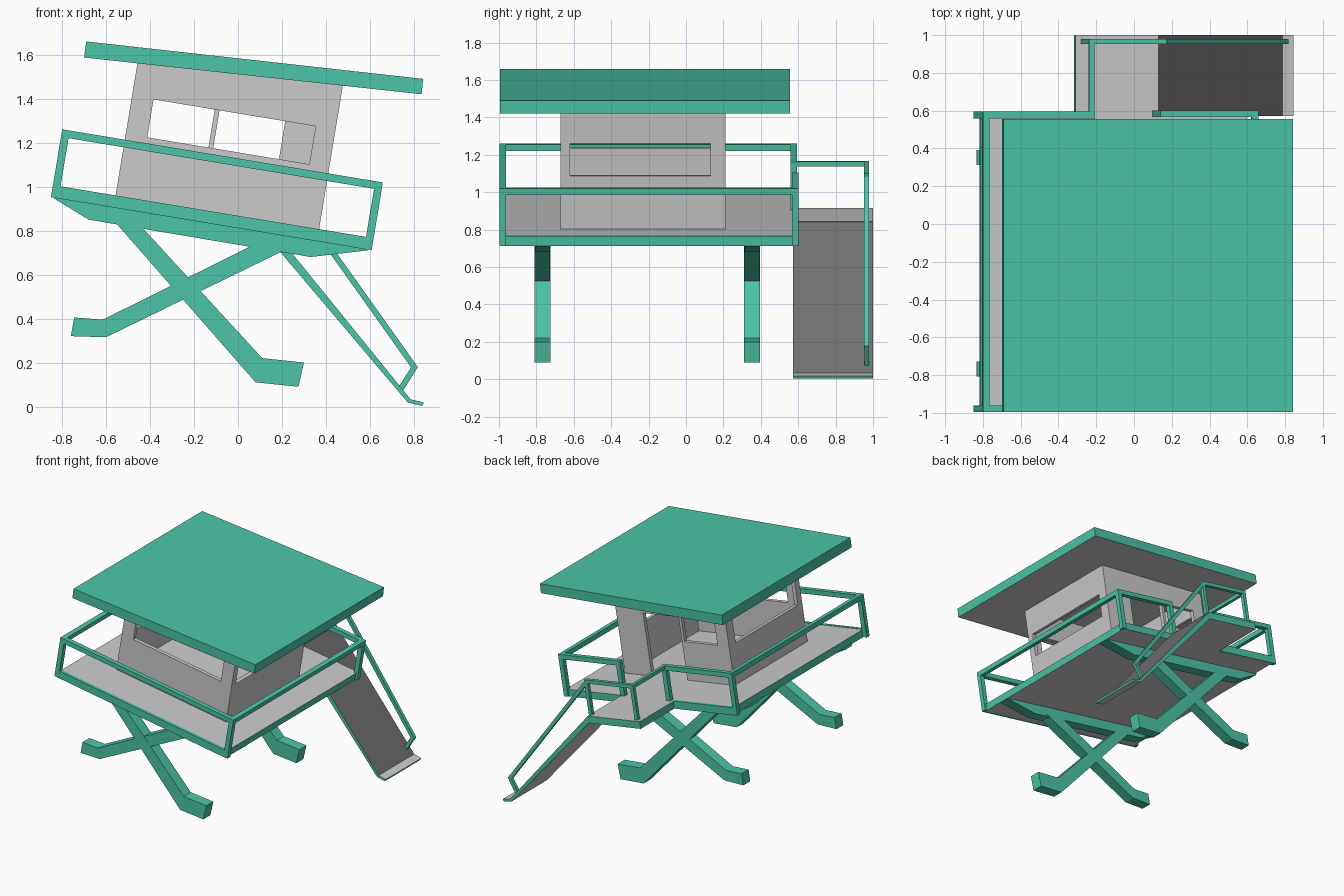
import bpy, bmesh, math
from mathutils import Matrix, Vector

if "Cube" in bpy.data.objects:
    bpy.data.objects.remove(bpy.data.objects["Cube"])

TILT = Matrix.Rotation(math.radians(9.4), 4, 'Y')   # the hut leans to the right
LEVEL = Matrix.Identity(4)


def material(name, rgb):
    m = bpy.data.materials.new(name)
    m.diffuse_color = (*rgb, 1)
    m.use_nodes = True
    m.node_tree.nodes["Principled BSDF"].inputs["Base Color"].default_value = m.diffuse_color
    return m


GREEN = material("sea_green", (0.072, 0.56, 0.39))
GRAY = material("light_gray", (0.60, 0.60, 0.60))
DARK = material("dark_gray", (0.17, 0.17, 0.17))


def add_prism(bm, pts, y0, y1):
    """Extrude an x-z outline along y."""
    a = [bm.verts.new((x, y0, z)) for x, z in pts]
    b = [bm.verts.new((x, y1, z)) for x, z in pts]
    bm.faces.new(a)
    bm.faces.new(b[::-1])
    for i in range(len(pts)):
        j = (i + 1) % len(pts)
        bm.faces.new((a[j], a[i], b[i], b[j]))


def add_box(bm, x0, x1, y0, y1, z0, z1):
    add_prism(bm, [(x0, z0), (x1, z0), (x1, z1), (x0, z1)], y0, y1)


def bar_outline(p, q, t):
    p, q = Vector(p), Vector(q)
    d = (q - p).normalized() * t / 2
    n = Vector((-d.y, d.x))
    return [p - n - d, q - n + d, q + n + d, p + n - d]


def finish(bm, name, mats, rule=None, frame=LEVEL):
    bmesh.ops.recalc_face_normals(bm, faces=bm.faces[:])
    bm.normal_update()
    if rule:
        for f in bm.faces:
            f.material_index = rule(f)
    bm.transform(frame)
    me = bpy.data.meshes.new(name)
    bm.to_mesh(me)
    bm.free()
    for m in mats:
        me.materials.append(m)
    ob = bpy.data.objects.new(name, me)
    bpy.context.collection.objects.link(ob)
    return ob


def flat_gray(f):
    return 1 if abs(f.normal.z) > 0.9 else 0


# Roof: green edges and top, gray underside
bm = bmesh.new()
add_prism(bm, [(-0.70, 1.587), (0.835, 1.42), (0.842, 1.49), (-0.69, 1.66)], -0.995, 0.555)
finish(bm, "roof", [GREEN, GRAY], lambda f: 1 if f.normal.z < -0.9 else 0)

# L-shaped deck with landing, in the tilted frame
bm = bmesh.new()
outline = [(-0.962, -0.975), (0.466, -0.975), (0.466, 0.59), (-0.01, 0.59),
           (-0.01, 1.0), (-0.455, 1.0), (-0.455, 0.59), (-0.962, 0.59)]
face = bm.faces.new([bm.verts.new((x, y, 0.80)) for x, y in outline])
ext = bmesh.ops.extrude_face_region(bm, geom=[face], use_keep_orig=True)
for v in ext["geom"]:
    if isinstance(v, bmesh.types.BMVert):
        v.co.z = 0.853
finish(bm, "deck", [GREEN, GRAY], flat_gray, TILT)

# Front and back rim boards
bm = bmesh.new()
add_box(bm, -0.995, 0.47, -0.995, -0.972, 0.80, 0.856)
add_box(bm, -0.995, -0.456, 0.572, 0.595, 0.80, 0.856)
finish(bm, "deck_rims", [GREEN], None, TILT)


# Railings: posts at each corner and a top rail between them
def railing(name, pts, t):
    bm = bmesh.new()
    h = t / 2
    for x, y in pts:
        add_box(bm, x - h, x + h, y - h, y + h, 0.802, 1.113 - t)
    for (xa, ya), (xb, yb) in zip(pts, pts[1:]):
        add_box(bm, min(xa, xb) - h, max(xa, xb) + h, min(ya, yb) - h, max(ya, yb) + h,
                1.113 - t, 1.113)
    return finish(bm, name, [GREEN], None, TILT)


railing("deck_railing", [(-0.411, 0.577), (-0.977, 0.577), (-0.977, -0.979), (0.466, -0.979),
                         (0.466, 0.583), (-0.025, 0.583)], 0.035)
railing("landing_railing", [(-0.411, 0.577), (-0.411, 0.966), (-0.02, 0.966)], 0.027)

# House shell with windows and a doorway cut out
bm = bmesh.new()
add_prism(bm, [(-0.706, 0.845), (0.232, 0.845), (0.232, 1.53), (-0.706, 1.48)], -0.67, 0.21)
house = finish(bm, "house_walls", [GRAY], None, TILT)
cuts = {
    "room_cutter": (-0.676, 0.202, -0.64, 0.18, 0.7, 1.8),
    "side_window_cutter": (-0.9, 0.5, -0.62, 0.13, 1.14, 1.315),
    "front_window_cutter": (-0.607, 0.14, -0.8, -0.5, 1.14, 1.315),
    "back_window_cutter": (-0.607, -0.325, 0.1, 0.4, 1.14, 1.315),
    "doorway_cutter": (-0.303, 0.0, 0.1, 0.4, 0.8, 1.32),
}
for name, dims in cuts.items():
    bm = bmesh.new()
    add_box(bm, *dims)
    cutter = finish(bm, name, [GRAY], None, TILT)
    cutter.hide_render = True
    cutter.hide_viewport = True
    mod = house.modifiers.new(name, 'BOOLEAN')
    mod.operation = 'DIFFERENCE'
    mod.solver = 'EXACT'
    mod.object = cutter

# Crossed legs and the joist above them, at two places under the deck
leg_a = [(-0.56, 0.84), (0.08, 0.11), (0.275, 0.09), (0.30, 0.20), (0.11, 0.22), (-0.45, 0.83)]
leg_b = [(-0.76, 0.32), (-0.60, 0.315), (0.22, 0.715), (0.08, 0.74), (-0.615, 0.395), (-0.745, 0.405)]
joist = [(-0.835, 0.945), (-0.68, 0.85), (0.33, 0.68), (0.59, 0.71), (0.58, 0.722), (-0.83, 0.955)]
for side, y0 in (("front", -0.81), ("back", 0.31)):
    for part, pts, inset in (("leg_down_right", leg_a, 0), ("leg_down_left", leg_b, 0.001),
                             ("joist", joist, 0.002)):
        bm = bmesh.new()
        add_prism(bm, pts, y0 + inset, y0 + 0.085 - inset)
        finish(bm, side + "_" + part, [GREEN])


# Ramp: dark slope, gray foot and underside, green sides
def ramp_rule(f):
    n = f.normal
    if abs(n.y) > 0.5 or f.calc_area() < 0.015:
        return 0
    return 2 if n.x > 0.5 else 1


bm = bmesh.new()
add_prism(bm, [(0.13, 0.84), (0.785, 0.033), (0.845, 0.018), (0.838, 0.003),
               (0.772, 0.018), (0.12, 0.788)], 0.572, 1.0)
finish(bm, "ramp", [GREEN, GRAY, DARK], ramp_rule)

# Ramp handrail with its bottom post
bm = bmesh.new()
add_prism(bm, bar_outline((0.165, 1.075), (0.80, 0.182), 0.026), 0.953, 0.979)
add_prism(bm, bar_outline((0.80, 0.175), (0.745, 0.088), 0.026), 0.954, 0.978)
finish(bm, "ramp_handrail", [GREEN])
